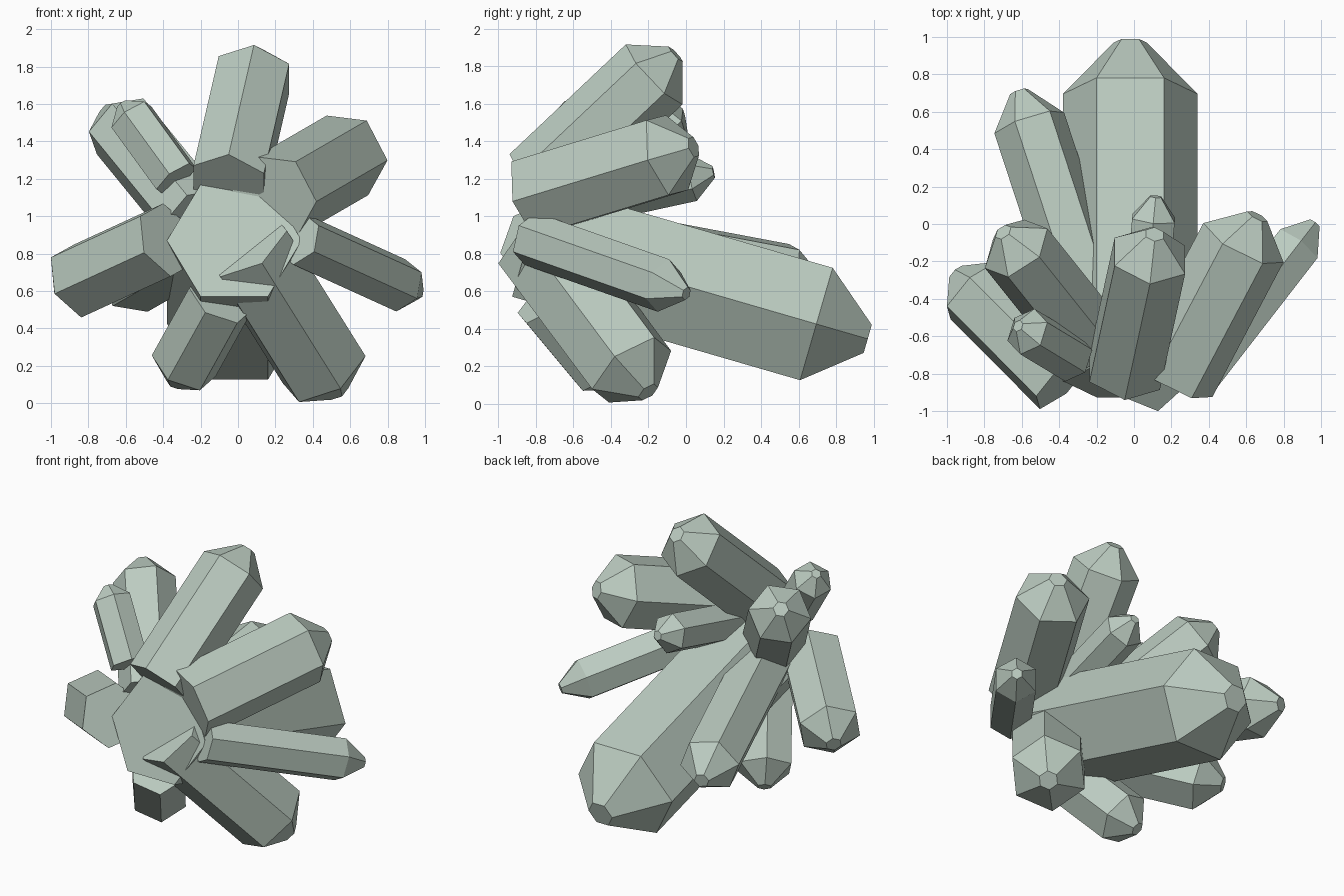
import bpy, bmesh
from math import cos, sin, pi
from mathutils import Vector

if "Cube" in bpy.data.objects:
    bpy.data.objects.remove(bpy.data.objects["Cube"])

mat = bpy.data.materials.new("pale_green_crystal")
mat.diffuse_color = (0.50, 0.60, 0.53, 1)
mat.use_nodes = True
mat.node_tree.nodes["Principled BSDF"].inputs["Base Color"].default_value = mat.diffuse_color


def crystal(name, base, shoulder, tip_len, radius, ref, cap=0.25):
    """Six-sided prism from base to shoulder, tapering to a small flat cap.
    ref is the rough direction from the axis to one corner."""
    base, shoulder = Vector(base), Vector(shoulder)
    axis = (shoulder - base).normalized()
    u = Vector(ref)
    u = (u - axis * u.dot(axis)).normalized()
    v = axis.cross(u)
    bm = bmesh.new()
    rings = []
    for c, r in ((base, radius), (shoulder, radius),
                 (shoulder + axis * tip_len, radius * cap)):
        rings.append([bm.verts.new(c + r * (cos(i * pi / 3) * u + sin(i * pi / 3) * v))
                      for i in range(6)])
    for lo, hi in zip(rings, rings[1:]):
        for i in range(6):
            j = (i + 1) % 6
            bm.faces.new((lo[i], lo[j], hi[j], hi[i]))
    bm.faces.new(rings[0][::-1])
    bm.faces.new(rings[-1])
    me = bpy.data.meshes.new(name)
    bm.to_mesh(me)
    bm.free()
    me.materials.append(mat)
    bpy.context.collection.objects.link(bpy.data.objects.new(name, me))


# Large crystal pointing back
crystal("main_crystal", (-.02, -.84, .87), (-.02, .695, .425), .285, .36, (1, 0, 0))
# Upper crystals
crystal("top_crystal", (-.05, -.79, 1.17), (.085, -.17, 1.755), .16, .22, (0, -.69, .72))
crystal("upper_right_crystal", (.205, -.82, 1.105), (.585, -.10, 1.325), .165, .24, (.215, -.1, -.025))
crystal("upper_left_crystal", (-.23, -.63, .99), (-.63, -.13, 1.48), .14, .20, (.17, .11, .03))
crystal("upper_left_small_crystal", (-.33, -.72, 1.20), (-.57, -.575, 1.53), .09, .13, (-.13, -.06, -.07))
crystal("upper_back_small_crystal", (.03, -.75, 1.04), (.105, .03, 1.21), .12, .132, (0, 0, 1))
# Side crystals
crystal("right_crystal", (.32, -.83, .88), (.87, -.12, .63), .16, .145, (0, 0, -1))
crystal("left_crystal", (-.38, -.836, .873), (-.858, -.356, .653), .14, .208, (-.142, -.084, .127))
crystal("back_left_crystal", (-.16, -.68, .90), (-.56, .54, .67), .18, .197, (-.19, -.05, .03))
# Lower crystals
crystal("lower_right_crystal", (.04, -.79, .85), (.46, -.29, .18), .165, .25, (.10, -.20, -.12))
crystal("lower_left_crystal", (-.09, -.75, .56), (-.29, -.45, .20), .13, .186, (-.09, -.156, -.08))
